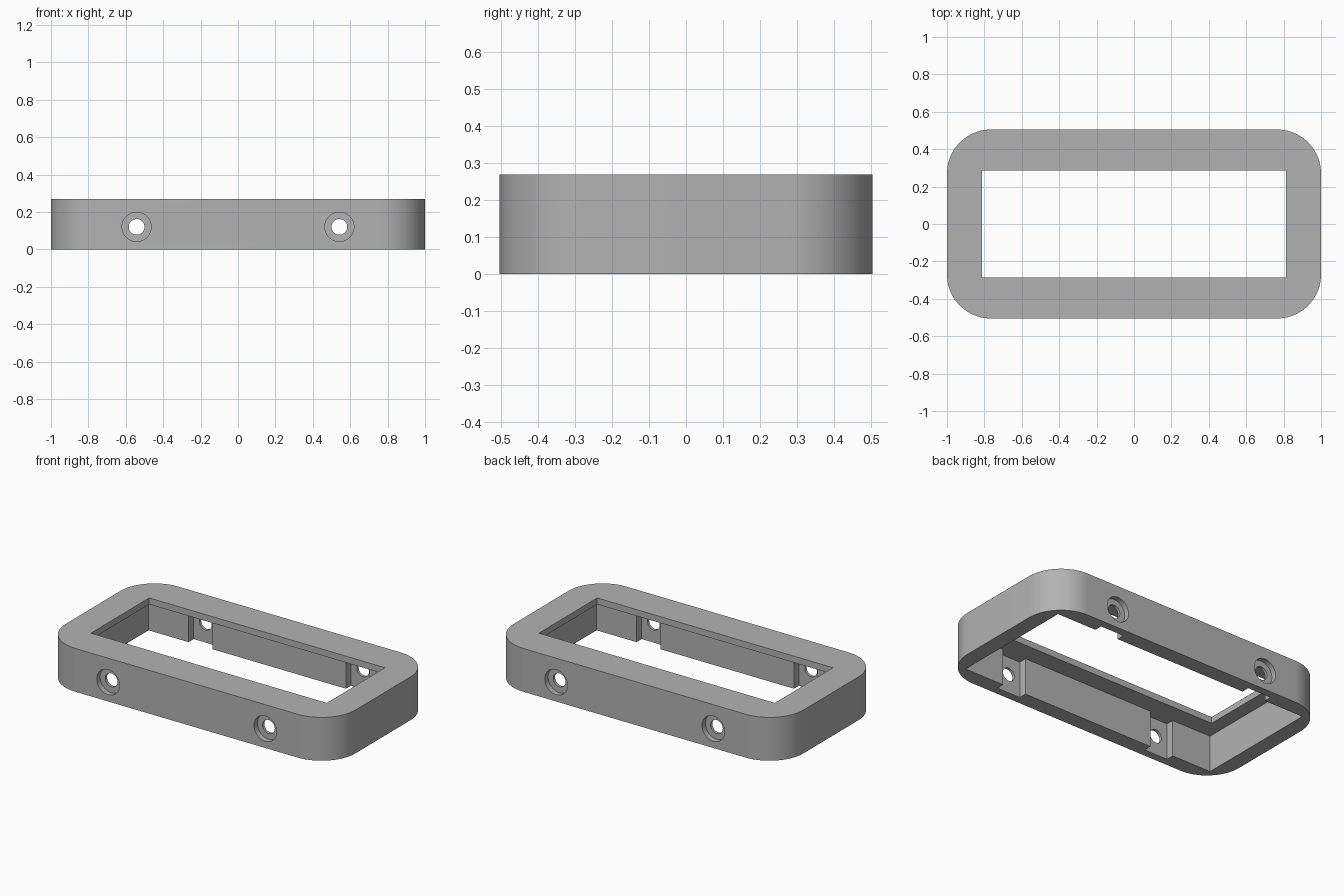
import bpy
import bmesh
import math
from mathutils import Matrix, Vector

if "Cube" in bpy.data.objects:
    bpy.data.objects.remove(bpy.data.objects["Cube"], do_unlink=True)

HALF_X, HALF_Y, HEIGHT = 1.0, 0.505, 0.27
CORNER = 0.235
CEILING = 0.23          # underside of the top lip
CAVITY_Y = 0.405        # inner wall face
POCKET_Y = 0.455        # floor of the pockets behind the holes
HOLE_X, HOLE_Z = 0.542, 0.12

grey = bpy.data.materials.new("plain grey")
grey.use_nodes = True
grey.diffuse_color = (0.45, 0.45, 0.45, 1)
grey.node_tree.nodes["Principled BSDF"].inputs["Base Color"].default_value = grey.diffuse_color


def make_object(name, bm):
    bmesh.ops.recalc_face_normals(bm, faces=bm.faces)
    mesh = bpy.data.meshes.new(name)
    bm.to_mesh(mesh)
    bm.free()
    mesh.materials.append(grey)
    obj = bpy.data.objects.new(name, mesh)
    bpy.context.collection.objects.link(obj)
    return obj


def box(name, low, high):
    low, high = Vector(low), Vector(high)
    bm = bmesh.new()
    bmesh.ops.create_cube(bm, size=1)
    bmesh.ops.scale(bm, vec=high - low, verts=bm.verts)
    bmesh.ops.translate(bm, vec=(low + high) / 2, verts=bm.verts)
    return make_object(name, bm)


def bore(name, x, y_start, y_end, radius):
    """Cylinder along y."""
    bm = bmesh.new()
    bmesh.ops.create_cone(bm, cap_ends=True, segments=48, radius1=radius,
                          radius2=radius, depth=abs(y_end - y_start))
    bmesh.ops.rotate(bm, matrix=Matrix.Rotation(math.pi / 2, 3, "X"), verts=bm.verts)
    bmesh.ops.translate(bm, vec=(x, (y_start + y_end) / 2, HOLE_Z), verts=bm.verts)
    return make_object(name, bm)


def cut(target, cutter):
    cutter.hide_render = True
    mod = target.modifiers.new("cut", "BOOLEAN")
    mod.operation = "DIFFERENCE"
    mod.solver = "EXACT"
    mod.object = cutter
    bpy.ops.object.modifier_apply(modifier=mod.name)
    bpy.data.objects.remove(cutter, do_unlink=True)


# Rounded outer block
bm = bmesh.new()
STEPS = 20
ring = []
for quarter, (sx, sy) in enumerate([(1, 1), (-1, 1), (-1, -1), (1, -1)]):
    for i in range(STEPS + 1):
        a = (quarter + i / STEPS) * math.pi / 2
        ring.append(bm.verts.new((sx * (HALF_X - CORNER) + CORNER * math.cos(a),
                                  sy * (HALF_Y - CORNER) + CORNER * math.sin(a), 0)))
base = bm.faces.new(ring)
walls = bmesh.ops.extrude_face_region(bm, geom=[base], use_keep_orig=True)
top = [g for g in walls["geom"] if isinstance(g, bmesh.types.BMVert)]
bmesh.ops.translate(bm, vec=(0, 0, HEIGHT), verts=top)
frame = make_object("frame", bm)

bpy.ops.object.select_all(action="DESELECT")
bpy.context.view_layer.objects.active = frame
frame.select_set(True)

# Lower cavity, then the smaller window through the top lip
cut(frame, box("cavity", (-0.9, -CAVITY_Y, -0.1), (0.9, CAVITY_Y, CEILING)))
cut(frame, box("window", (-0.813, -0.287, 0.1), (0.813, 0.287, HEIGHT + 0.1)))

# Four screw holes, each with an inner pocket and an outer counterbore
for side in (-1, 1):
    for x in (-HOLE_X, HOLE_X):
        y0, y1 = sorted((side * (CAVITY_Y - 0.05), side * POCKET_Y))
        cut(frame, box("pocket", (x - 0.082, y0, -0.1), (x + 0.082, y1, CEILING)))
        cut(frame, bore("counterbore", x, side * 0.472, side * 0.6, 0.078))
        cut(frame, bore("screw_hole", x, side * 0.35, side * 0.6, 0.042))

bpy.ops.object.shade_smooth_by_angle(angle=math.radians(30))
